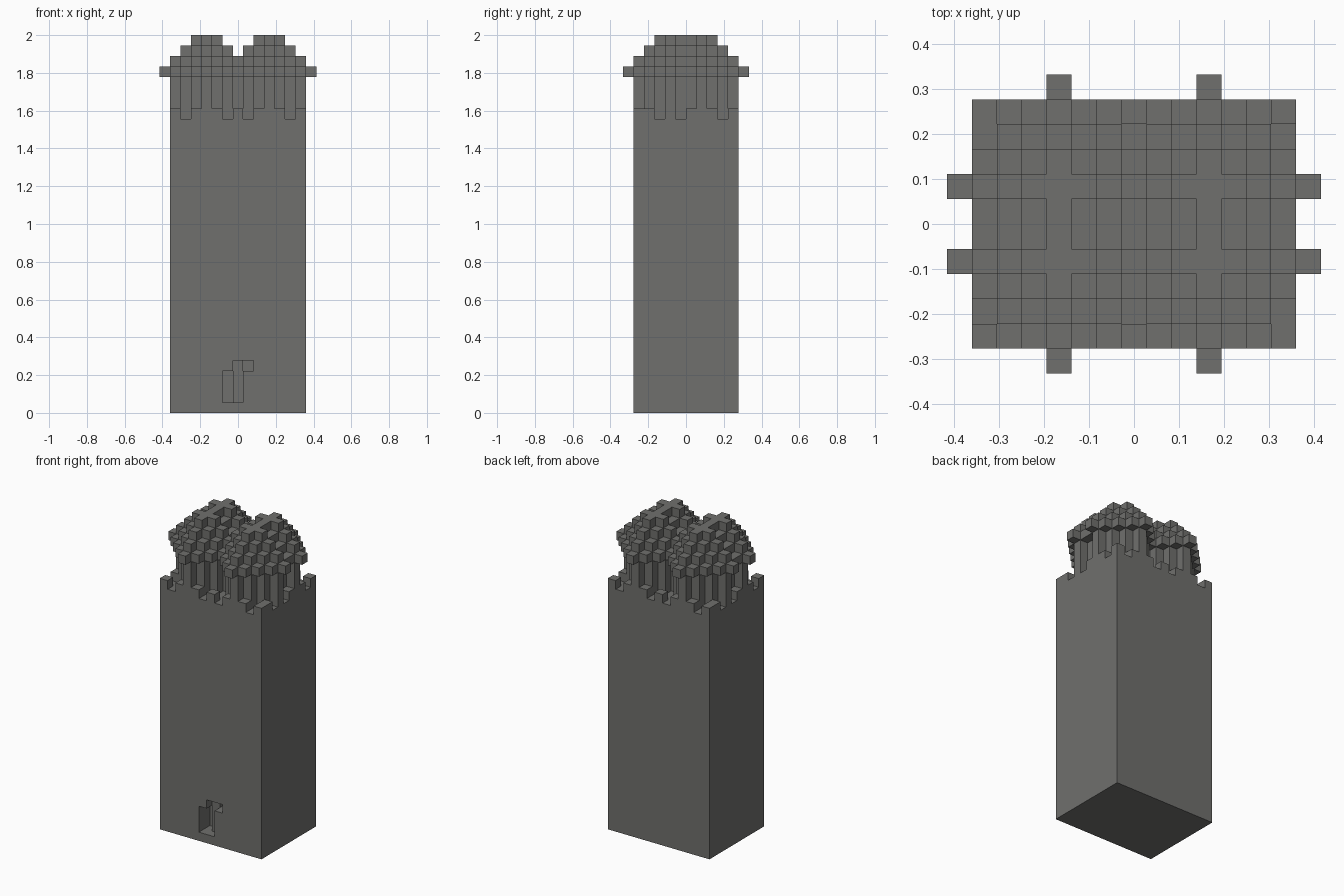
import bpy, bmesh, math
from mathutils import Vector

if "Cube" in bpy.data.objects:
    bpy.data.objects.remove(bpy.data.objects["Cube"], do_unlink=True)

U = 2 / 36                                # edge of one block
NX, NY, FLOOR = 13, 10, 28                # tower size in blocks
XS = [i - (NX - 1) / 2 for i in range(NX)]
YS = [j - (NY - 1) / 2 for j in range(NY)]
XE, YE = XS[-1], YS[-1]

stone = bpy.data.materials.new("stone_grey")
stone.use_nodes = True
stone.diffuse_color = (0.16, 0.16, 0.153, 1)
stone.node_tree.nodes["Principled BSDF"].inputs["Base Color"].default_value = stone.diffuse_color


def block_object(name, cells):
    """Skin a set of unit blocks (x, y centre; z layer) with their outer faces only."""
    bm = bmesh.new()
    verts = {}

    def vert(p):
        key = tuple(round(2 * c) for c in p)
        if key not in verts:
            verts[key] = bm.verts.new(p * U)
        return verts[key]

    for cell in cells:
        centre = Vector(cell) + Vector((0, 0, 0.5))
        for axis in range(3):
            for sign in (-1, 1):
                n = Vector((0, 0, 0))
                n[axis] = sign
                if tuple(Vector(cell) + n) in cells:
                    continue
                a = Vector((0, 0, 0))
                a[(axis + 1) % 3] = 1
                b = n.cross(a)
                ring = [centre + (n + s * a + t * b) / 2
                        for s, t in ((-1, -1), (1, -1), (1, 1), (-1, 1))]
                bm.faces.new([vert(p) for p in ring])
    # merge flat runs of blocks into large faces
    bmesh.ops.dissolve_limit(bm, angle_limit=math.radians(1),
                             verts=bm.verts[:], edges=bm.edges[:])
    bmesh.ops.triangulate(bm, faces=[f for f in bm.faces if len(f.verts) > 4])
    mesh = bpy.data.meshes.new(name)
    bm.to_mesh(mesh)
    bm.free()
    mesh.materials.append(stone)
    obj = bpy.data.objects.new(name, mesh)
    bpy.context.collection.objects.link(obj)
    return obj


# Tower shaft
tower = {(x, y, float(z)) for x in XS for y in YS for z in range(FLOOR)}

# Crenellated rim, one block thick, the same when turned half round
for x in XS:
    for y in YS:
        if abs(x) == XE:
            gap = math.copysign(1, x) * y in (-2.5, -0.5, 3.5)
        else:
            gap = abs(x) in (1, 5)
        if (abs(x) == XE or abs(y) == YE) and not gap:
            tower.add((x, y, float(FLOOR)))

# Doorway niche: column, bottom, top, depth
for x, low, high, depth in ((-1, 1, 4, 2), (0, 1, 5, 1), (1, 4, 5, 2)):
    for z in range(low, high):
        for d in range(depth):
            tower.discard((float(x), d - YE, float(z)))
block_object("tower", tower)

# Four stepped diamond domes on columns, joined into one crown
crown = set()
layer_reach = {FLOOR + i: 3 for i in range(4)}                   # columns
layer_reach.update({FLOOR + 4 + i: 4 - i for i in range(4)})     # domes
for z, reach in layer_reach.items():
    for cx in (-3, 3):
        for cy in (-1.5, 1.5):
            for dx in range(-reach, reach + 1):
                span = reach - abs(dx)
                for dy in range(-span, span + 1):
                    crown.add((float(cx + dx), cy + dy, float(z)))
block_object("crown", crown)
